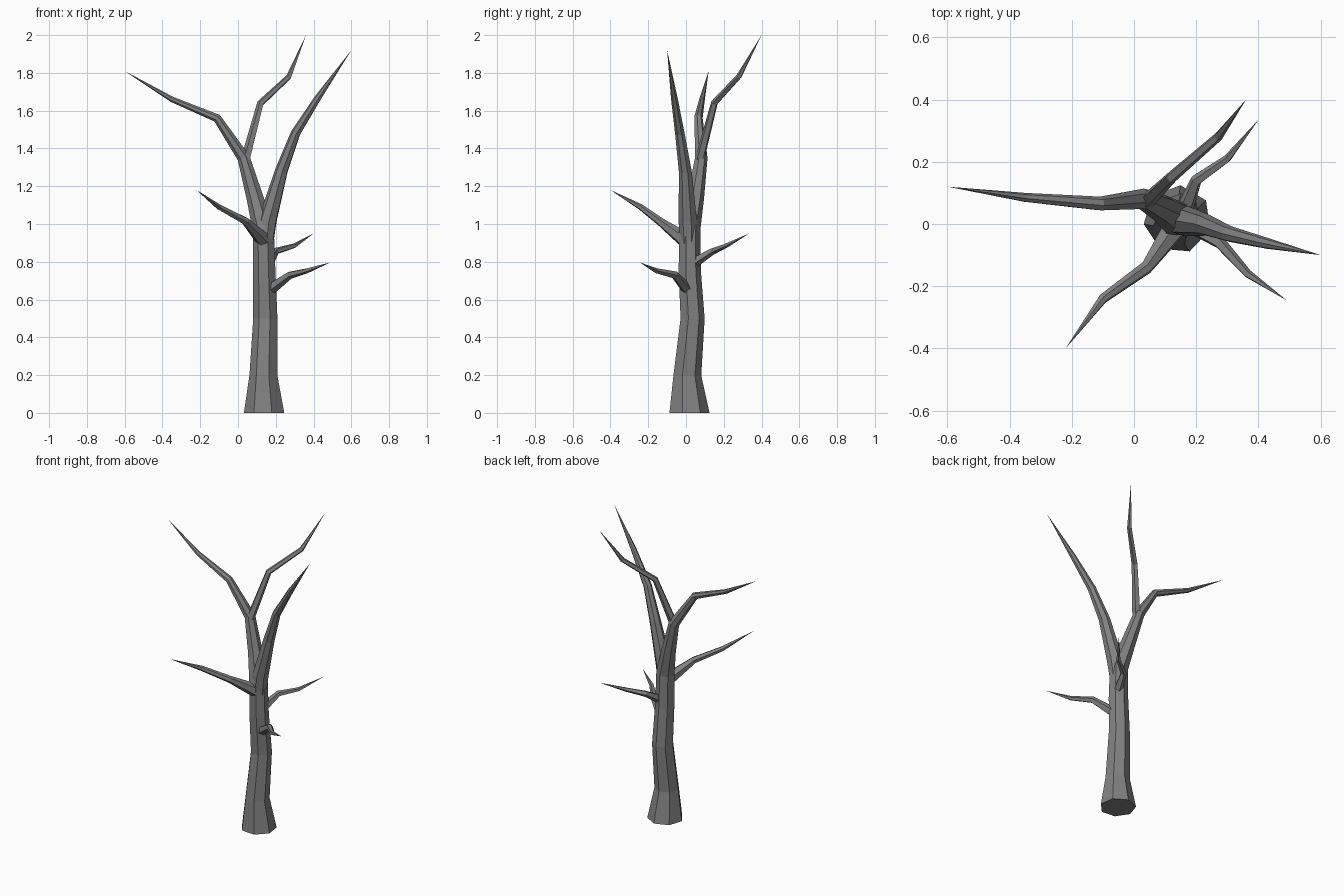
import bpy
import math
from mathutils import Vector

old = bpy.data.objects.get("Cube")
if old:
    bpy.data.objects.remove(old, do_unlink=True)

# Single bark colour
GREY = (0.22, 0.22, 0.22, 1.0)
bark = bpy.data.materials.new("grey_bark")
bark.use_nodes = True
bark.diffuse_color = GREY
shader = bark.node_tree.nodes["Principled BSDF"]
shader.inputs["Base Color"].default_value = GREY
shader.inputs["Roughness"].default_value = 0.9


def limb(name, path, sides=6, phase=0.0):
    """Faceted tube along (x, y, z, radius) points, ending in a sharp tip."""
    points = [Vector(p[:3]) for p in path]
    last = len(points) - 1
    verts, faces = [], []
    u = Vector((1, 0, 0))
    for i in range(last):
        # Ring lies across the average direction of its two segments
        t = (points[i + 1] - points[i]).normalized()
        if i:
            t = (t + (points[i] - points[i - 1]).normalized()).normalized()
        u = (u - t * u.dot(t)).normalized()
        v = t.cross(u)
        for k in range(sides):
            a = math.radians(phase) + math.tau * k / sides
            p = points[i] + (u * math.cos(a) + v * math.sin(a)) * path[i][3]
            verts.append((p.x, p.y, p.z if points[i].z > 0 else 0.0))
    verts.append(points[last])
    tip = len(verts) - 1

    faces.append(tuple(reversed(range(sides))))
    for i in range(last):
        for k in range(sides):
            a, b = i * sides + k, i * sides + (k + 1) % sides
            if i < last - 1:
                faces.append((a, b, b + sides, a + sides))
            else:
                faces.append((a, b, tip))

    mesh = bpy.data.meshes.new(name)
    mesh.from_pydata(verts, [], faces)
    mesh.materials.append(bark)
    mesh.update()
    obj = bpy.data.objects.new(name, mesh)
    bpy.context.collection.objects.link(obj)
    return obj


# Trunk, flared at the base and running on into the long right limb
limb("trunk_and_right_limb", [
    (0.14, 0.015, 0, 0.11), (0.136, 0.005, 0.2, 0.076),
    (0.146, 0.033, 0.5, 0.066), (0.14, 0.018, 0.75, 0.061),
    (0.135, 0.018, 0.97, 0.058), (0.09, 0.05, 1.14, 0.046),
    (0.03, 0.08, 1.35, 0.034), (-0.11, 0.065, 1.56, 0.023),
    (-0.35, 0.085, 1.66, 0.015), (-0.6, 0.12, 1.81, 0)], 7, 188)

# Second main limb, forking to the left
limb("left_limb", [
    (0.142, 0.015, 0.88, 0.045), (0.158, 0.01, 1.02, 0.05),
    (0.23, -0.003, 1.28, 0.035), (0.305, -0.032, 1.48, 0.026),
    (0.425, -0.062, 1.67, 0.018), (0.6, -0.1, 1.92, 0)], 7, 20)

# Thin limb growing up and back from the right limb
limb("upper_back_branch", [
    (0.04, 0.072, 1.34, 0.026), (0.12, 0.15, 1.64, 0.019),
    (0.27, 0.28, 1.78, 0.015), (0.36, 0.4, 2.0, 0)], 5, 40)

# Side branches on the trunk
limb("front_right_branch", [
    (0.135, -0.005, 0.915, 0.042), (0.04, -0.14, 1.015, 0.022),
    (-0.1, -0.24, 1.09, 0.016), (-0.22, -0.4, 1.18, 0)], 6, 15)
limb("back_left_branch", [
    (0.165, 0.05, 0.8, 0.028), (0.2, 0.14, 0.856, 0.019),
    (0.3, 0.21, 0.885, 0.013), (0.4, 0.335, 0.95, 0)], 5, 10)
limb("front_left_branch", [
    (0.165, 0.01, 0.65, 0.032), (0.275, -0.06, 0.73, 0.021),
    (0.365, -0.16, 0.753, 0.014), (0.49, -0.245, 0.797, 0)], 5, 30)
